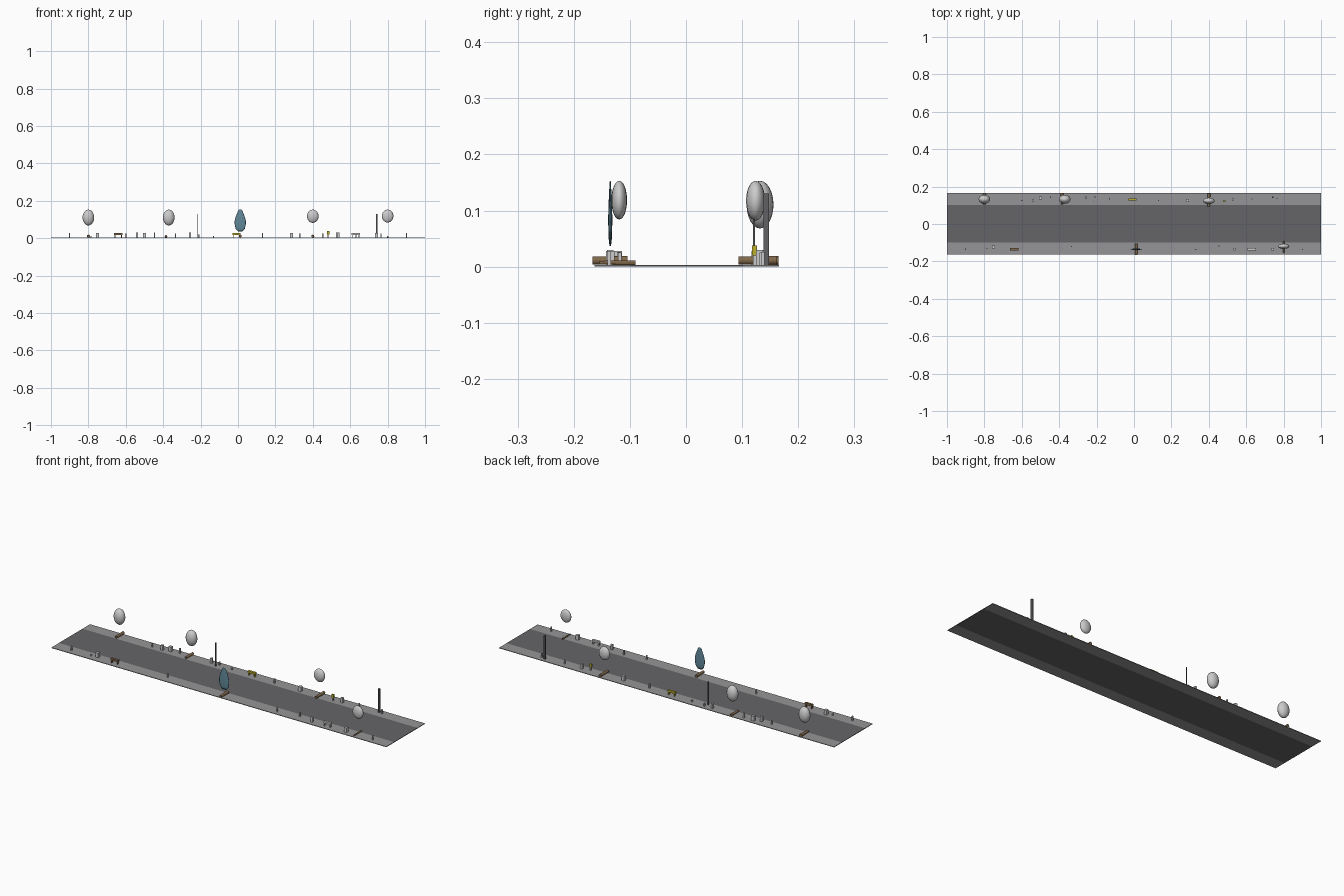
import bpy, bmesh, math
from mathutils import Matrix

if "Cube" in bpy.data.objects:
    bpy.data.objects.remove(bpy.data.objects["Cube"])


def mat(name, col):
    m = bpy.data.materials.new(name)
    m.diffuse_color = (*col, 1)
    m.use_nodes = True
    m.node_tree.nodes["Principled BSDF"].inputs["Base Color"].default_value = m.diffuse_color
    return m


ASPHALT = mat("asphalt", (0.13, 0.13, 0.14))
PAVING = mat("paving", (0.3, 0.3, 0.31))
BROWN = mat("brown", (0.22, 0.14, 0.07))
YELLOW = mat("yellow", (0.5, 0.42, 0.02))
TEAL = mat("teal", (0.12, 0.25, 0.32))
DARK = mat("dark", (0.12, 0.12, 0.13))
G = 0.003  # ground thickness


def finish(name, bm, m=None, smooth=False):
    bmesh.ops.recalc_face_normals(bm, faces=bm.faces)
    me = bpy.data.meshes.new(name)
    bm.to_mesh(me)
    bm.free()
    if m:
        me.materials.append(m)
    for p in me.polygons:
        p.use_smooth = smooth
    ob = bpy.data.objects.new(name, me)
    bpy.context.collection.objects.link(ob)
    return ob


def add_box(bm, x0, x1, y0, y1, z0, z1):
    bmesh.ops.create_cube(bm, size=1, matrix=Matrix.Translation(
        ((x0 + x1) / 2, (y0 + y1) / 2, (z0 + z1) / 2))
        @ Matrix.Diagonal((x1 - x0, y1 - y0, z1 - z0, 1)))


def box(name, x0, x1, y0, y1, z0, z1, m=None):
    bm = bmesh.new()
    add_box(bm, x0, x1, y0, y1, z0, z1)
    return finish(name, bm, m)


def post(name, x, y, w, d, z1, m=None, z0=G):
    return box(name, x - w / 2, x + w / 2, y - d / 2, y + d / 2, z0, z1, m)


def log(name, x, y0, y1, r):
    bm = bmesh.new()
    bmesh.ops.create_cone(bm, cap_ends=True, segments=12, radius1=r, radius2=r * 0.85,
                          depth=y1 - y0, matrix=Matrix.Translation((x, (y0 + y1) / 2, G + r))
                          @ Matrix.Rotation(math.pi / 2, 4, 'X'))
    finish(name, bm, BROWN)


def crown(x, y, ry, z0, z1):
    bm = bmesh.new()
    bmesh.ops.create_uvsphere(bm, u_segments=16, v_segments=12, radius=1,
                              matrix=Matrix.Translation((x, y, (z0 + z1) / 2))
                              @ Matrix.Diagonal((0.031, ry, (z1 - z0) / 2, 1)))
    finish("tree_crown", bm, None, True)


def bench(x, y, m):
    # plank seat on two legs
    bm = bmesh.new()
    add_box(bm, x - 0.022, x + 0.022, y - 0.006, y + 0.006, 0.017, 0.027)
    for s in (-1, 1):
        cx = x + s * 0.017
        add_box(bm, cx - 0.002, cx + 0.002, y - 0.005, y + 0.005, G, 0.017)
    finish("bench", bm, m)


# road and pavements
box("road", -1, 1, -0.098, 0.102, 0, G, ASPHALT)
box("pavement_front", -1, 1, -0.163, -0.098, 0, G, PAVING)
box("pavement_back", -1, 1, 0.102, 0.166, 0, G, PAVING)

# round crowns and their lying trunks
crown(-0.80, 0.132, 0.024, 0.068, 0.153)
crown(-0.37, 0.132, 0.024, 0.068, 0.153)
crown(0.40, 0.124, 0.017, 0.082, 0.153)
crown(0.80, -0.119, 0.014, 0.084, 0.153)
log("trunk", -0.80, 0.104, 0.165, 0.008)
log("trunk", -0.385, 0.104, 0.165, 0.007)
log("trunk", 0.40, 0.094, 0.162, 0.008)
log("trunk", 0.80, -0.155, -0.09, 0.004)
log("trunk", 0.012, -0.167, -0.104, 0.008)

# flat teal crown: lathed outline squashed in depth
rings = [(0.012, 0.037), (0.024, 0.05), (0.03, 0.075), (0.03, 0.092),
         (0.024, 0.115), (0.015, 0.138), (0.011, 0.149), (0.006, 0.153)]
bm = bmesh.new()
loops = [[bm.verts.new((0.012 + r * math.cos(a * math.tau / 16),
                        -0.135 + r * 0.12 * math.sin(a * math.tau / 16), z))
          for a in range(16)] for r, z in rings]
for a, b in zip(loops, loops[1:]):
    for i in range(16):
        j = (i + 1) % 16
        bm.faces.new((a[i], a[j], b[j], b[i]))
bm.faces.new(loops[0])
bm.faces.new(loops[-1])
finish("flat_crown", bm, TEAL, True)

# lamp poles
post("lamp_pole", -0.218, 0.121, 0.005, 0.004, 0.13, DARK)
post("lamp_pole", 0.742, 0.143, 0.008, 0.01, 0.13, DARK)

# benches
bench(-0.64, -0.135, BROWN)
bench(-0.008, 0.131, YELLOW)
bench(0.63, -0.135, None)

# yellow street box
post("street_box", 0.482, 0.122, 0.012, 0.009, 0.038, YELLOW, 0.02)
post("street_box_leg", 0.482, 0.122, 0.005, 0.005, 0.02)

# planters
for x, y in [(-0.752, -0.122), (0.74, -0.135), (0.285, 0.125), (-0.5, 0.139)]:
    post("planter", x, y, 0.016, 0.016, 0.028)

# bollards and bins
for x, y, h in [(-0.9, -0.135, 0.028), (-0.785, -0.13, 0.012), (-0.335, -0.12, 0.026),
                (0.33, -0.137, 0.026), (0.453, -0.118, 0.025), (0.9, -0.137, 0.028),
                (-0.6, 0.125, 0.024), (-0.447, 0.143, 0.03), (-0.21, 0.143, 0.02),
                (-0.13, 0.135, 0.012), (0.13, 0.125, 0.028), (0.63, 0.134, 0.025),
                (0.764, 0.137, 0.026)]:
    post("bollard", x, y, 0.006, 0.006, h)
for x, y in [(-0.54, 0.125), (-0.256, 0.14), (0.53, 0.131), (0.537, -0.135)]:
    post("bin", x, y, 0.011, 0.012, 0.03)
